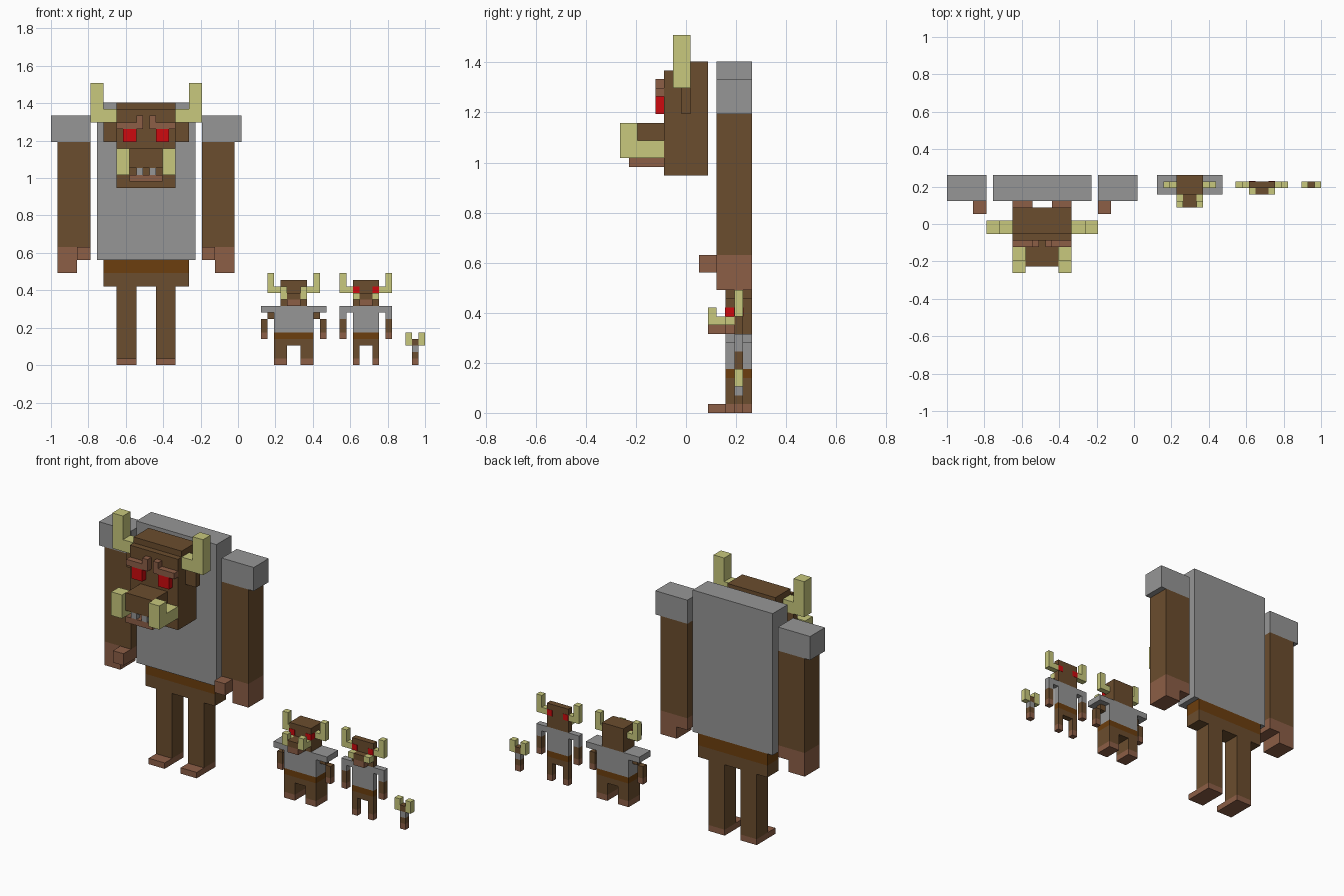
import bpy, bmesh

if "Cube" in bpy.data.objects:
    bpy.data.objects.remove(bpy.data.objects["Cube"])

V = 2 / 57          # size of one block
E = 0.04            # how far painted eye plates stand proud, in blocks


def srgb(r, g, b):
    lin = lambda c: c / 12.92 if c <= 0.04045 else ((c + 0.055) / 1.055) ** 2.4
    return (*[lin(c / 255) for c in (r, g, b)], 1)


def material(name, *rgb):
    m = bpy.data.materials.new(name)
    m.diffuse_color = srgb(*rgb)
    m.use_nodes = True
    m.node_tree.nodes["Principled BSDF"].inputs["Base Color"].default_value = m.diffuse_color
    return m


FUR = material("brown fur", 107, 77, 46)
SKIN = material("reddish skin", 140, 94, 70)
CLOTH = material("grey cloth", 150, 150, 150)
HORN = material("pale horn", 200, 200, 125)
RED = material("red eye", 205, 10, 14)
BELT = material("dark belt", 108, 62, 14)


def part(name, mat, cx, *boxes):
    """Boxes are (x0, x1, y0, y1, z0, z1) in blocks, x measured from the figure's
    centre line. A box with x0 >= 0 is repeated mirrored on the other side;
    x0 < 0 means one box across the middle."""
    bm = bmesh.new()
    for x0, x1, y0, y1, z0, z1 in boxes:
        spans = [(x0, x1)] if x0 < 0 else [(x0, x1), (-x1, -x0)]
        for a, b in spans:
            for v in bmesh.ops.create_cube(bm, size=1)["verts"]:
                v.co.x = (cx + (b if v.co.x > 0 else a) - 28.5) * V
                v.co.y = ((y1 if v.co.y > 0 else y0) - 7.5) * V
                v.co.z = (z1 if v.co.z > 0 else z0) * V
    me = bpy.data.meshes.new(name)
    bm.to_mesh(me)
    bm.free()
    me.materials.append(mat)
    bpy.context.collection.objects.link(bpy.data.objects.new(name, me))


# Large figure: body
C = 14.5
part("large_torso", CLOTH, C, (-7.5, 7.5, 11, 15, 16, 40))
part("large_shoulders", CLOTH, C, (8.5, 14.5, 11, 15, 34, 38))
part("large_arms", FUR, C, (8.5, 13.5, 11, 15, 18, 34))
part("large_hands", SKIN, C, (10.5, 13.5, 11, 15, 14, 18), (8.5, 10.5, 9, 15, 16, 18))
part("large_belt", BELT, C, (-6.5, 6.5, 12, 15, 14, 16))
part("large_hips", FUR, C, (-6.5, 6.5, 12, 15, 12, 14))
part("large_legs", FUR, C, (1.5, 4.5, 12, 15, 1, 12))
part("large_feet", SKIN, C, (1.5, 4.5, 10, 15, 0, 1))

# Large figure: head, set one block in front of the torso
part("large_head", FUR, C, (-4.5, 4.5, 6, 10, 27, 40), (-4.5, 4.5, 5, 6, 27, 39))
part("large_ears", FUR, C, (4.5, 6.5, 7, 8, 34, 37))
part("large_horns", HORN, C, (4.5, 8.5, 6, 8, 37, 39), (6.5, 8.5, 6, 8, 39, 43))
part("large_eyes", RED, C, (1.5, 3.5, 4, 5, 34, 36))
part("large_brows", SKIN, C, (0.5, 4.5, 4, 5, 36, 37), (0.5, 1.5, 4, 5, 37, 38))
part("large_snout", FUR, C, (-2.5, 2.5, 1, 5, 30, 33))
part("large_teeth", CLOTH, C, (0.5, 1.5, 1, 2, 29, 30))
part("large_lower_lip", SKIN, C, (-2.5, 2.5, 1, 5, 28, 29))
part("large_tusks", HORN, C, (2.5, 4.5, 0, 5, 29, 31), (2.5, 4.5, 0, 2, 31, 33))


# Two small figures share the same heights; half widths and depths differ
def small_figure(tag, cx, y0, y1, half, leg_in, snout_y):
    w = half
    part(tag + "_torso", CLOTH, cx, (-w, w, y0, y1, 5, 8))
    part(tag + "_shoulders", CLOTH, cx, (-w - 2, w + 2, y0, y1, 8, 9))
    part(tag + "_arms", FUR, cx, (w + 1, w + 2, 13, 14, 5, 7))
    part(tag + "_hands", SKIN, cx, (w + 1, w + 2, 13, 14, 4, 5))
    part(tag + "_belt", BELT, cx, (-w, w, y0, y1, 4, 5))
    part(tag + "_hips", FUR, cx, (-w, w, y0, y1, 3, 4))
    part(tag + "_legs", FUR, cx, (leg_in, w, y0, y1, 1, 3))
    part(tag + "_feet", SKIN, cx, (leg_in, w, y0, y1, 0, 1))
    part(tag + "_head", FUR, cx, (-2, 2, y0, y1, 9, 13))
    part(tag + "_horns", HORN, cx, (2, 4, 13, 14, 11, 12), (3, 4, 13, 14, 12, 14))
    part(tag + "_snout", FUR, cx, (-1, 1, snout_y, y0, 10, 11))
    part(tag + "_lower_lip", SKIN, cx, (-1, 1, snout_y, y0, 9, 10))
    part(tag + "_tusks", HORN, cx, (1, 2, snout_y, y0, 10, 11))


# Stocky small figure: bent upper arms, raised tusk tips, eyes on the head corners
small_figure("stocky", 37, 12, 15, 3, 1, 10)
part("stocky_upper_arms", FUR, 37, (3, 4, 13, 14, 7, 8))
part("stocky_tusk_tips", HORN, 37, (1, 2, 10, 11, 11, 12))
part("stocky_eyes", RED, 37, (1, 2 + E, 12 - E, 13, 11, 12))

# Slim small figure: one block deep, eyes pass right through the head
small_figure("slim", 48, 13, 14, 2, 1, 12)
part("slim_sleeves", CLOTH, 48, (3, 4, 13, 14, 7, 8))
part("slim_eyes", RED, 48, (1, 2, 13 - E, 14 + E, 11, 12))

# Tiny figure: a stack of single blocks with two horns
for i, (name, mat) in enumerate([("feet", SKIN), ("legs", FUR), ("torso", CLOTH), ("head", FUR)]):
    part("tiny_" + name, mat, 55.5, (-0.5, 0.5, 13, 14, i, i + 1))
part("tiny_horns", HORN, 55.5, (0.5, 1.5, 13, 14, 3, 5))
